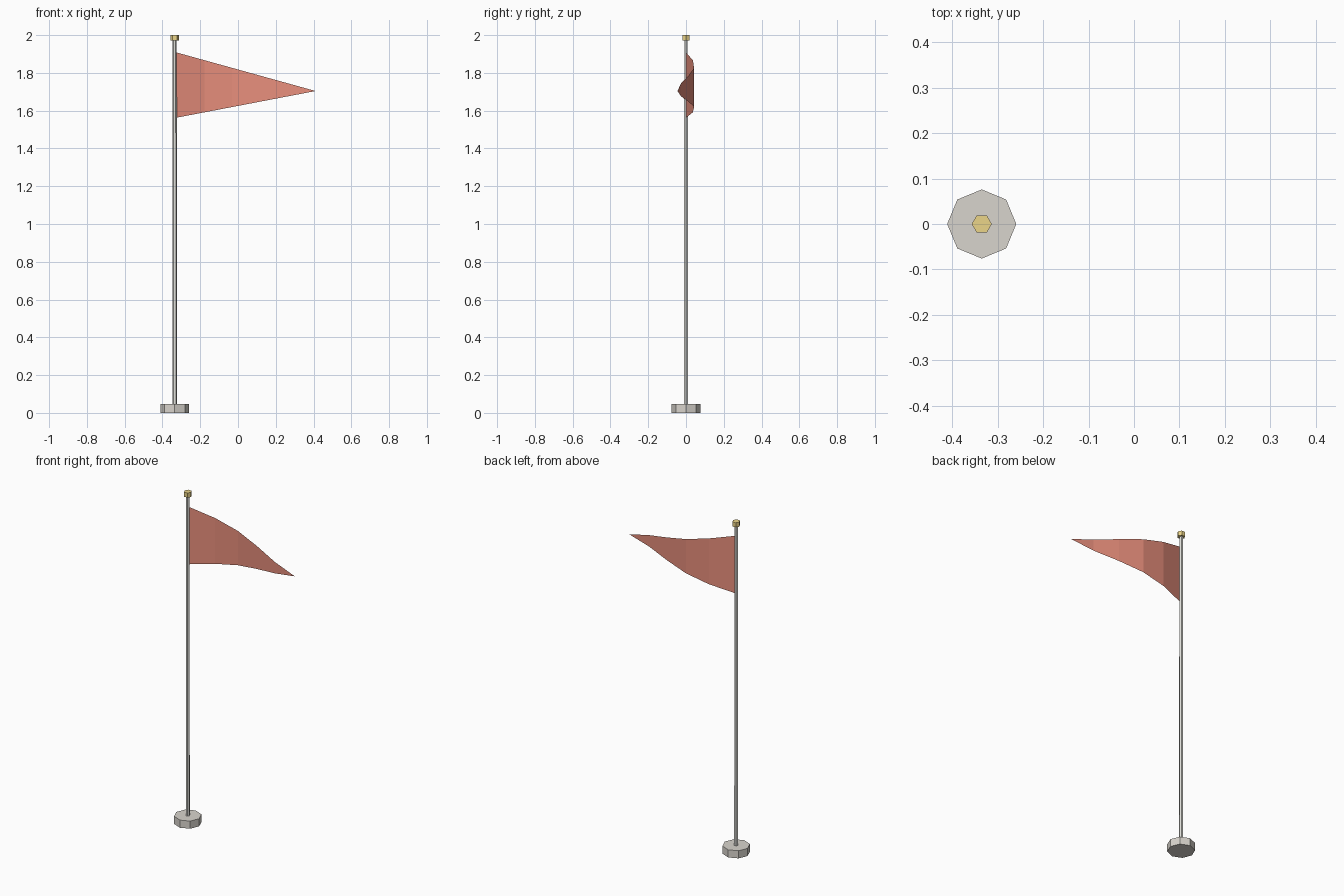
import bpy
import bmesh
import math
from mathutils import Matrix

if "Cube" in bpy.data.objects:
    bpy.data.objects.remove(bpy.data.objects["Cube"])

POLE_X = -0.335


def material(name, color):
    m = bpy.data.materials.new(name)
    m.diffuse_color = (*color, 1)
    m.use_nodes = True
    m.node_tree.nodes["Principled BSDF"].inputs["Base Color"].default_value = m.diffuse_color
    return m


def finish(bm, name, mat):
    mesh = bpy.data.meshes.new(name)
    bm.to_mesh(mesh)
    bm.free()
    mesh.materials.append(mat)
    obj = bpy.data.objects.new(name, mesh)
    bpy.context.collection.objects.link(obj)
    return obj


def prism(name, sides, r_bottom, r_top, z0, z1, mat):
    # upright prism on the pole axis, with a corner pointing along +x
    bm = bmesh.new()
    place = Matrix.Translation((POLE_X, 0, (z0 + z1) / 2)) @ Matrix.Rotation(math.pi / 2, 4, 'Z')
    bmesh.ops.create_cone(bm, cap_ends=True, segments=sides, radius1=r_bottom,
                          radius2=r_top, depth=z1 - z0, matrix=place)
    return finish(bm, name, mat)


stone = material("stone", (0.69, 0.66, 0.61))
metal = material("metal", (0.74, 0.74, 0.70))
gold = material("gold", (0.83, 0.66, 0.25))
red = material("red_cloth", (0.80, 0.27, 0.20))

# Foot, pole and finial
prism("base", 8, 0.076, 0.076, 0.0, 0.046, stone)
prism("pole", 6, 0.012, 0.0105, 0.04, 1.975, metal)
prism("finial", 6, 0.022, 0.022, 1.972, 2.0, gold)

# Waving triangular pennant: a single sheet tapering to a point
bm = bmesh.new()
x0, x1, steps = -0.325, 0.411, 5
z_top, z_bottom, z_tip = 1.908, 1.563, 1.704
columns = []
for i in range(steps + 1):
    t = i / steps
    x = x0 + (x1 - x0) * t
    y = 0.045 * math.sin(1.5 * math.pi * t)
    heights = [z_tip] if i == steps else [z + (z_tip - z) * t for z in (z_bottom, z_top)]
    columns.append([bm.verts.new((x, y, z)) for z in heights])
for a, b in zip(columns, columns[1:]):
    bm.faces.new([a[0], *b, a[1]])
finish(bm, "pennant", red)
